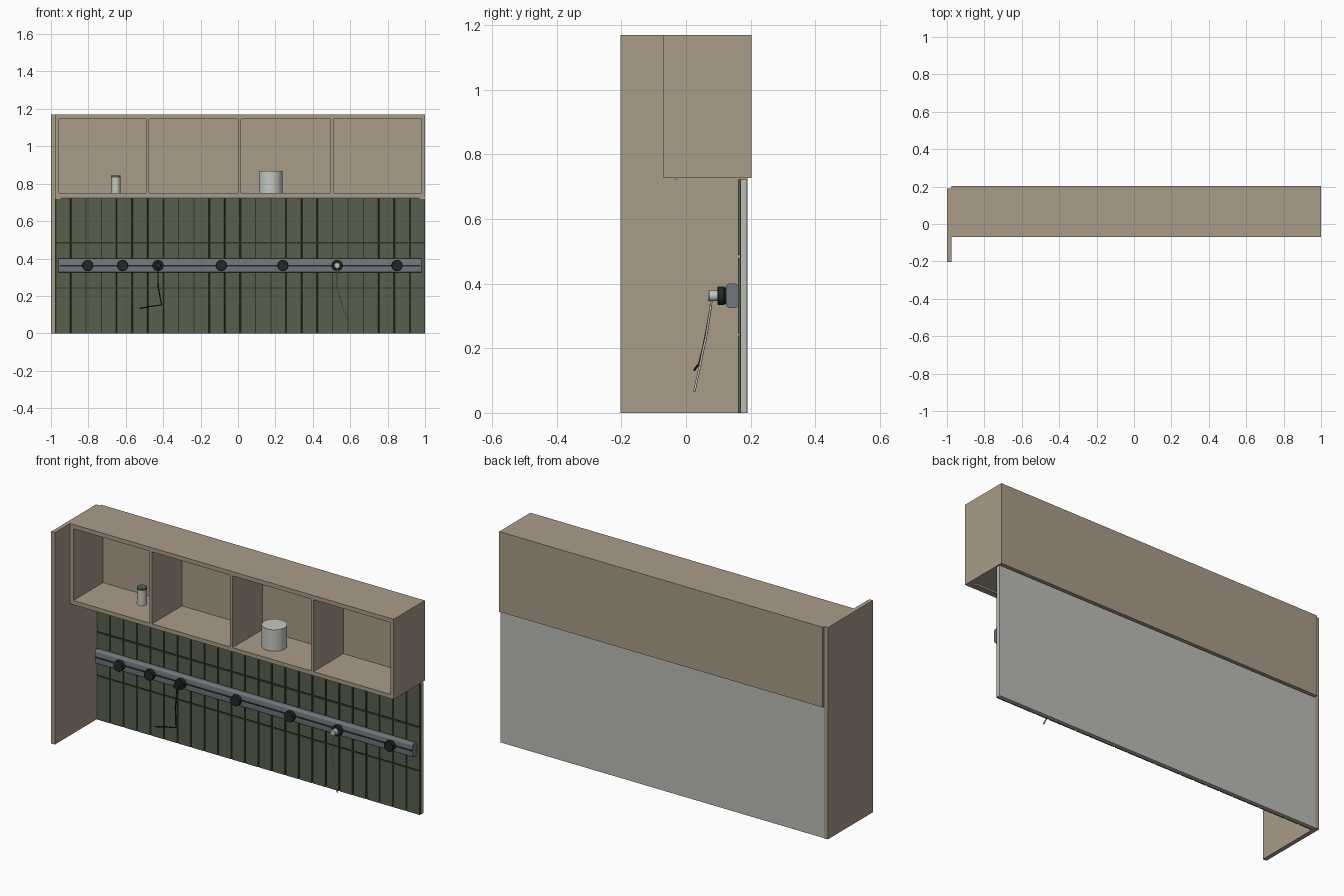
import bpy, bmesh, math
from mathutils import Vector

if "Cube" in bpy.data.objects:
    bpy.data.objects.remove(bpy.data.objects["Cube"])


def material(name, rgb):
    m = bpy.data.materials.new(name)
    m.diffuse_color = (*rgb, 1)
    m.use_nodes = True
    m.node_tree.nodes["Principled BSDF"].inputs["Base Color"].default_value = m.diffuse_color
    return m


WOOD = material("warm wood", (0.40, 0.33, 0.25))
GREEN = material("green tile", (0.095, 0.115, 0.072))
GROUT = material("dark grout", (0.03, 0.034, 0.024))
STONE = material("pale backing", (0.50, 0.51, 0.47))
RAIL = material("rail grey", (0.17, 0.19, 0.21))
BLACK = material("black plastic", (0.018, 0.02, 0.02))
PALE = material("pale ceramic", (0.56, 0.58, 0.54))


def finish(name, bm, mat, smooth=False):
    me = bpy.data.meshes.new(name)
    bm.to_mesh(me)
    bm.free()
    me.materials.append(mat)
    ob = bpy.data.objects.new(name, me)
    bpy.context.collection.objects.link(ob)
    if smooth:
        bpy.ops.object.select_all(action='DESELECT')
        ob.select_set(True)
        bpy.context.view_layer.objects.active = ob
        bpy.ops.object.shade_smooth_by_angle(angle=math.radians(35))
    return ob


def add_box(bm, x, y, z):
    verts = bmesh.ops.create_cube(bm, size=1)["verts"]
    for v in verts:
        v.co = Vector([(r[0] + r[1]) / 2 + c * (r[1] - r[0]) for c, r in zip(v.co, (x, y, z))])
    return verts


def box(name, x, y, z, mat):
    bm = bmesh.new()
    add_box(bm, x, y, z)
    return finish(name, bm, mat)


def lathe(name, origin, axis, profile, mat, n=32):
    """Solid of revolution; profile is (radius, distance along axis)."""
    bm = bmesh.new()
    rot = Vector((0, 0, 1)).rotation_difference(Vector(axis))
    rings = []
    for r, h in profile:
        rings.append([bm.verts.new(Vector(origin) + rot @ Vector(
            (r * math.cos(2 * math.pi * i / n), r * math.sin(2 * math.pi * i / n), h))) for i in range(n)])
    for a, b in zip(rings, rings[1:]):
        for i in range(n):
            bm.faces.new((a[i], a[(i + 1) % n], b[(i + 1) % n], b[i]))
    bm.faces.new(rings[0][::-1])
    bm.faces.new(rings[-1])
    return finish(name, bm, mat, True)


def cable(name, points, radius, mat):
    cu = bpy.data.curves.new(name, 'CURVE')
    cu.dimensions = '3D'
    cu.bevel_depth = radius
    cu.bevel_resolution = 2
    cu.use_fill_caps = True
    sp = cu.splines.new('POLY')
    sp.points.add(len(points) - 1)
    for p, co in zip(sp.points, points):
        p.co = (*co, 1)
    cu.materials.append(mat)
    ob = bpy.data.objects.new(name, cu)
    bpy.context.collection.objects.link(ob)


L, R = -0.977, 1.0

# tall side panel
box("side_panel", (-1, L), (-0.203, 0.19), (0, 1.17), WOOD)

# open wall cabinet
box("cabinet_top", (L, R), (-0.07, 0.19), (1.147, 1.17), WOOD)
box("cabinet_bottom", (L, R), (-0.07, 0.19), (0.727, 0.75), WOOD)
box("cabinet_back", (L, R), (0.19, 0.202), (0.727, 1.17), WOOD)
box("cabinet_left_side", (L, -0.957), (-0.07, 0.19), (0.75, 1.147), WOOD)
box("cabinet_right_side", (0.98, R), (-0.07, 0.19), (0.75, 1.147), WOOD)
for i, x in enumerate((-0.484, 0.008, 0.503)):
    box(f"cabinet_divider_{i + 1}", (x - 0.008, x + 0.008), (-0.07, 0.19), (0.75, 1.147), WOOD)
box("under_cabinet_light", (-0.95, 0.97), (-0.034, -0.024), (0.72, 0.727), PALE)

# tiled splashback
box("wall_backing", (L, R), (0.17, 0.189), (0, 0.722), STONE)
box("grout", (L, R), (0.167, 0.17), (0, 0.722), GROUT)
bm = bmesh.new()
step, gap = (R - L) / 24, 0.004
for z0, z1 in ((0, 0.240), (0.246, 0.480), (0.488, 0.722)):
    for c in range(24):
        x0 = L + c * step
        verts = add_box(bm, (x0 + gap / 2, x0 + step - gap / 2), (0.161, 0.1675), (z0, z1))
        for v in verts:  # taper the tile face slightly
            if v.co.y < 0.164:
                v.co.x += 0.0015 if v.co.x < x0 + step / 2 else -0.0015
finish("splashback_tiles", bm, GREEN)

# power rail with rounded edges and a slot
bm = bmesh.new()
add_box(bm, (-0.96, 0.98), (0.124, 0.161), (0.325, 0.40))
edges = [e for e in bm.edges if abs(e.verts[0].co.x - e.verts[1].co.x) > 1]
bmesh.ops.bevel(bm, geom=edges, offset=0.01, segments=4, profile=0.5, affect='EDGES')
finish("power_rail", bm, RAIL, True)
box("rail_slot", (-0.955, 0.975), (0.1225, 0.126), (0.3585, 0.3665), BLACK)

# round sockets on the rail
for i, x in enumerate((-0.803, -0.617, -0.428, -0.089, 0.24, 0.53, 0.85)):
    lathe(f"socket_{i + 1}", (x, 0.126, 0.3625), (0, -1, 0),
          [(0.026, 0), (0.026, 0.006), (0.029, 0.008), (0.029, 0.026), (0.027, 0.028)], BLACK)

# plugs and hanging cables
for name, x, mat in (("black_plug", -0.428, BLACK), ("pale_plug", 0.53, PALE)):
    lathe(name, (x, 0.1, 0.3625), (0, -1, 0),
          [(0.014, 0), (0.017, 0.006), (0.017, 0.028), (0.014, 0.032)], mat)
cable("black_cable", [(-0.428, 0.079, 0.36), (-0.428, 0.076, 0.325), (-0.427, 0.063, 0.25),
                      (-0.418, 0.053, 0.20), (-0.408, 0.041, 0.152), (-0.46, 0.035, 0.145),
                      (-0.526, 0.026, 0.133)], 0.0035, BLACK)
cable("pale_cable", [(0.53, 0.08, 0.36), (0.53, 0.076, 0.325), (0.53, 0.063, 0.24),
                     (0.545, 0.052, 0.19), (0.562, 0.04, 0.13), (0.588, 0.026, 0.067)], 0.0035, PALE)

# shelf items
lathe("storage_pot", (0.175, 0.068, 0.75), (0, 0, 1), [(0.064, 0), (0.064, 0.118)], PALE, 48)
lathe("jar", (-0.653, 0.095, 0.75), (0, 0, 1), [(0.024, 0), (0.024, 0.083)], PALE)
lathe("jar_lid", (-0.653, 0.095, 0.833), (0, 0, 1), [(0.026, 0), (0.026, 0.011)], GREEN)
